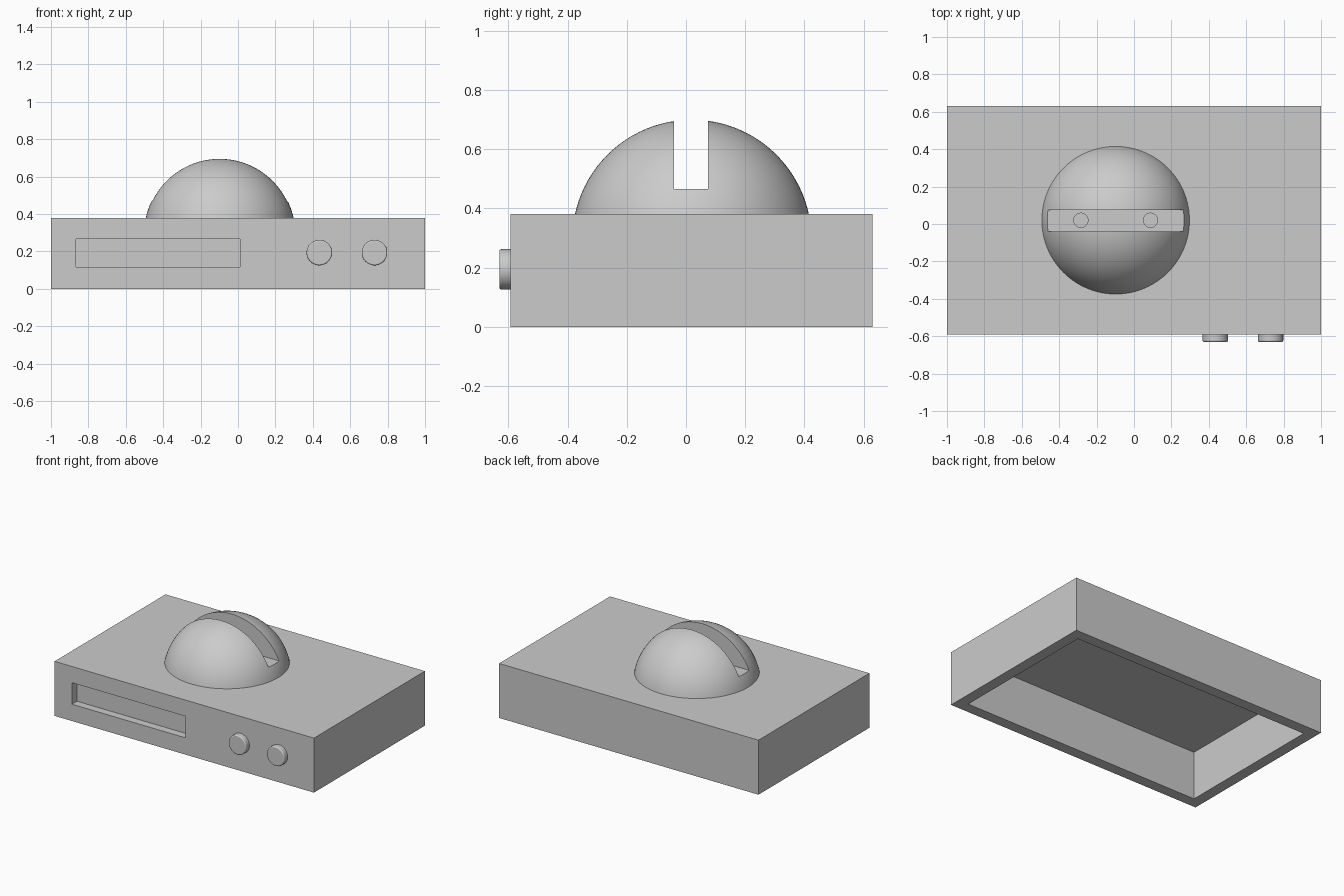
import bpy
import bmesh
import math
from mathutils import Matrix, Vector

cube = bpy.data.objects.get("Cube")
if cube:
    bpy.data.objects.remove(cube, do_unlink=True)

grey = bpy.data.materials.new("plain grey")
grey.use_nodes = True
colour = (0.6, 0.6, 0.6, 1)
grey.diffuse_color = colour
grey.node_tree.nodes["Principled BSDF"].inputs["Base Color"].default_value = colour


def make_object(name, bm):
    bmesh.ops.recalc_face_normals(bm, faces=bm.faces)
    mesh = bpy.data.meshes.new(name)
    bm.to_mesh(mesh)
    bm.free()
    mesh.materials.append(grey)
    obj = bpy.data.objects.new(name, mesh)
    bpy.context.collection.objects.link(obj)
    return obj


def box(name, low, high):
    low, high = Vector(low), Vector(high)
    bm = bmesh.new()
    bmesh.ops.create_cube(bm, size=1, matrix=Matrix.Translation(
        (low + high) / 2) @ Matrix.Diagonal((high - low).to_4d()))
    return make_object(name, bm)


def cylinder(name, centre, radius, depth, tilt=0):
    bm = bmesh.new()
    bmesh.ops.create_cone(bm, cap_ends=True, segments=48, radius1=radius,
                          radius2=radius, depth=depth,
                          matrix=Matrix.Translation(centre) @ Matrix.Rotation(tilt, 4, "X"))
    return make_object(name, bm)


def select(obj):
    bpy.ops.object.select_all(action="DESELECT")
    obj.select_set(True)
    bpy.context.view_layer.objects.active = obj


def cut(obj, cutter):
    mod = obj.modifiers.new("cut", "BOOLEAN")
    mod.operation = "DIFFERENCE"
    mod.solver = "EXACT"
    mod.object = cutter
    select(obj)
    bpy.ops.object.modifier_apply(modifier=mod.name)
    bpy.data.objects.remove(cutter, do_unlink=True)


def smooth(obj):
    select(obj)
    bpy.ops.object.shade_smooth_by_angle(angle=math.radians(30))


# Case: hollow from below, with a shallow display recess in front
FRONT, BACK, TOP = -0.592, 0.63, 0.38
WALL = 0.077
case = box("case", (-1, FRONT, 0), (1, BACK, TOP))
cut(case, box("cavity_cutter", (-1 + WALL, FRONT + WALL, -0.1),
              (1 - WALL, BACK - WALL, 0.336)))
cut(case, box("display_cutter", (-0.865, FRONT - 0.1, 0.117),
              (0.01, FRONT + 0.055, 0.267)))

# Dome: part of a sphere standing on the case
DOME_X, DOME_Y = -0.098, 0.02
RADIUS = 0.404
bm = bmesh.new()
bmesh.ops.create_uvsphere(bm, u_segments=96, v_segments=48, radius=RADIUS,
                          matrix=Matrix.Translation((DOME_X, DOME_Y, 0.295)))
cap = bmesh.ops.bisect_plane(bm, geom=bm.verts[:] + bm.edges[:] + bm.faces[:],
                             plane_co=(0, 0, TOP - 0.005), plane_no=(0, 0, 1),
                             clear_inner=True)
rim = [e for e in cap["geom_cut"] if isinstance(e, bmesh.types.BMEdge)]
bmesh.ops.holes_fill(bm, edges=rim, sides=0)
dome = make_object("dome", bm)

# Slot across the dome, and two blind holes in its floor
cut(dome, box("slot_cutter", (-1, -0.04, 0.466), (1, 0.075, 1)))
for side in (-1, 1):
    cut(dome, cylinder("hole_cutter", (DOME_X + side * 0.186, DOME_Y, 0.466), 0.038, 0.16))
smooth(dome)

# Control knobs with softened front rims
for name, x in (("inner_knob", 0.435), ("outer_knob", 0.73)):
    knob = cylinder(name, (x, FRONT - 0.015, 0.194), 0.068, 0.046, math.pi / 2)
    bevel = knob.modifiers.new("soft rim", "BEVEL")
    bevel.width = 0.007
    bevel.segments = 3
    bevel.limit_method = "ANGLE"
    smooth(knob)
